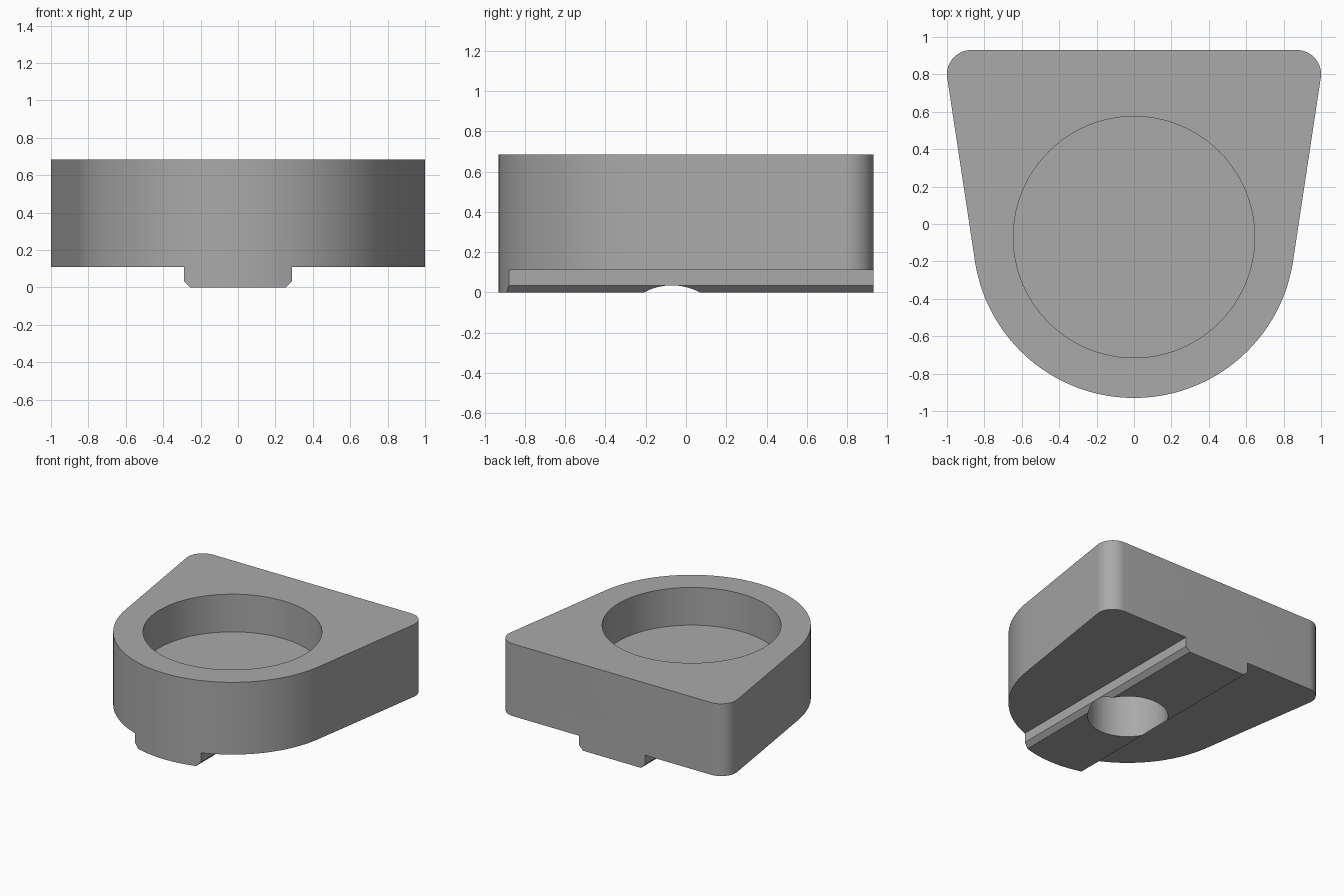
import bpy, bmesh
from math import pi, sin, cos, radians

cube = bpy.data.objects.get("Cube")
if cube:
    bpy.data.objects.remove(cube, do_unlink=True)

TOP, BODY_BASE, BACK = 0.685, 0.11, 0.93
CENTRE_Y, NOSE_R = -0.07, 0.86
CORNER_R = 0.129
TAPER = radians(8.6)

grey = bpy.data.materials.new("plain grey")
grey.use_nodes = True
colour = (0.4, 0.4, 0.4, 1)
grey.diffuse_color = colour
grey.node_tree.nodes["Principled BSDF"].inputs["Base Color"].default_value = colour


def arc(cx, cy, r, start, end, steps):
    angles = [start + (end - start) * i / steps for i in range(steps + 1)]
    return [(cx + r * cos(a), cy + r * sin(a)) for a in angles]


def prism(name, base, offset):
    """Extrude a closed 3D profile by an offset into a solid."""
    bm = bmesh.new()
    face = bm.faces.new([bm.verts.new(p) for p in base])
    moved = bmesh.ops.extrude_face_region(bm, geom=[face])["geom"]
    bmesh.ops.translate(bm, vec=offset, verts=[v for v in moved if isinstance(v, bmesh.types.BMVert)])
    bmesh.ops.recalc_face_normals(bm, faces=bm.faces)
    mesh = bpy.data.meshes.new(name)
    bm.to_mesh(mesh)
    bm.free()
    mesh.materials.append(grey)
    obj = bpy.data.objects.new(name, mesh)
    bpy.context.collection.objects.link(obj)
    return obj


def round_cutter(name, r, low, high):
    ring = arc(0, CENTRE_Y, r, 0, 2 * pi, 96)[:-1]
    return prism(name, [(x, y, low) for x, y in ring], (0, 0, high - low))


# Body outline: round nose, tapered sides, two rounded back corners
corner_x, corner_y = 1 - CORNER_R, BACK - CORNER_R
outline = arc(0, CENTRE_Y, NOSE_R, -pi + TAPER, -TAPER, 72)
outline += arc(corner_x, corner_y, CORNER_R, -TAPER, pi / 2, 16)
outline += arc(-corner_x, corner_y, CORNER_R, pi / 2, pi + TAPER, 16)
body = prism("holder_body", [(x, y, 0) for x, y in outline], (0, 0, TOP))

# Side cutters leave the chamfered rail under the body
cutters = []
for side in (1, -1):
    profile = [(0.205, -0.05), (0.29, 0.035), (0.29, BODY_BASE), (1.2, BODY_BASE), (1.2, -0.05)]
    cutters.append(prism("rail_cutter", [(side * x, -1.2, z) for x, z in profile], (0, 2.4, 0)))

# Wide cup recess above, narrow blind hole below
cutters.append(round_cutter("cup_cutter", 0.645, 0.385, 0.9))
cutters.append(round_cutter("hole_cutter", 0.29, -0.1, 0.365))

bpy.context.view_layer.objects.active = body
for cutter in cutters:
    cut = body.modifiers.new("cut", "BOOLEAN")
    cut.operation = "DIFFERENCE"
    cut.solver = "EXACT"
    cut.object = cutter
    bpy.ops.object.modifier_apply(modifier=cut.name)
    bpy.data.objects.remove(cutter, do_unlink=True)

# Smooth the curved walls, keep the rims sharp
bpy.ops.object.select_all(action="DESELECT")
body.select_set(True)
bpy.ops.object.shade_smooth_by_angle(angle=radians(30))
